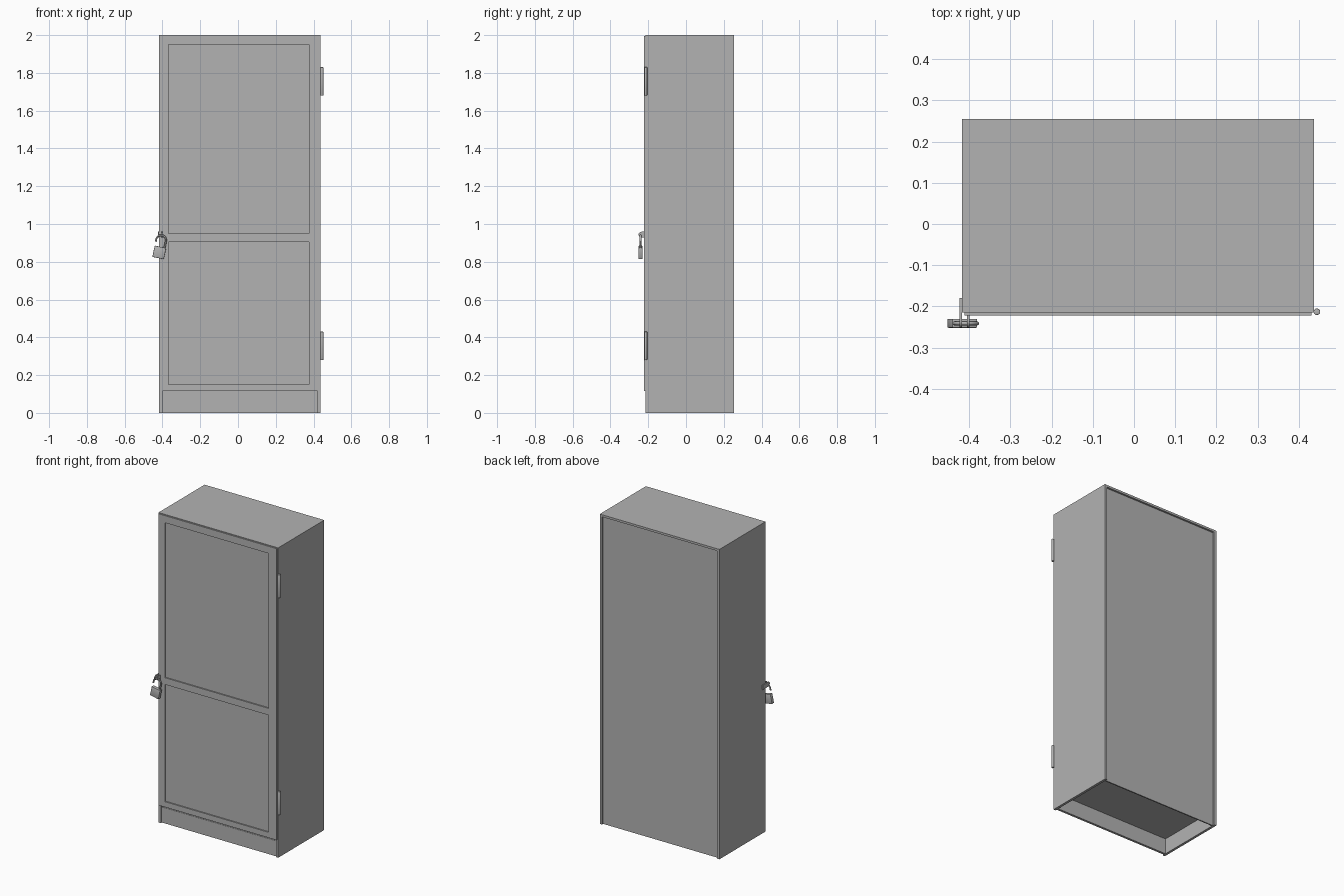
import bpy, bmesh, math
from mathutils import Vector, Matrix

if "Cube" in bpy.data.objects:
    bpy.data.objects.remove(bpy.data.objects["Cube"])


def material(name, v):
    m = bpy.data.materials.new(name)
    m.diffuse_color = (v, v, v, 1)
    m.use_nodes = True
    m.node_tree.nodes["Principled BSDF"].inputs["Base Color"].default_value = m.diffuse_color
    return m


GREY = material("cabinet grey", 0.45)


def finish(name, bm):
    bmesh.ops.recalc_face_normals(bm, faces=bm.faces)
    me = bpy.data.meshes.new(name)
    bm.to_mesh(me)
    bm.free()
    me.materials.append(GREY)
    ob = bpy.data.objects.new(name, me)
    bpy.context.collection.objects.link(ob)
    return ob


def box_bm(lo, hi):
    bm = bmesh.new()
    bmesh.ops.create_cube(bm, size=1)
    lo, hi = Vector(lo), Vector(hi)
    for v in bm.verts:
        v.co = (lo + hi) / 2 + v.co * (hi - lo)
    return bm


def box(name, lo, hi):
    return finish(name, box_bm(lo, hi))


def smooth(ob):
    bpy.ops.object.select_all(action='DESELECT')
    ob.select_set(True)
    bpy.context.view_layer.objects.active = ob
    bpy.ops.object.shade_smooth_by_angle()


L, R, F, B, T = -0.417, 0.437, -0.215, 0.255, 0.016

# Carcass panels
box("left_side", (L, F, 0), (L + T, B, 2))
box("right_side", (R - T, F, 0), (R, B, 2))
box("top_panel", (L + T, F, 1.986), (R - T, B, 2))
box("back_panel", (L + T, 0.235, 0), (R - T, 0.243, 1.986))
box("bottom_panel", (L + T, F + 0.012, 0.1), (R - T, 0.235, 0.115))
box("plinth", (L + T, -0.205, 0), (R - T, -0.19, 0.1))

# Door with two recessed panels
bm = box_bm((-0.411, -0.222, 0.115), (0.431, -0.204, 1.996))
for axis, cuts in ((0, (-0.367, 0.375)), (2, (0.15, 0.906, 0.95, 1.95))):
    for c in cuts:
        p, n = Vector(), Vector()
        p[axis], n[axis] = c, 1
        bmesh.ops.bisect_plane(bm, geom=bm.verts[:] + bm.edges[:] + bm.faces[:],
                               plane_co=p, plane_no=n, dist=1e-5)
bm.normal_update()
panels = []
for f in bm.faces:
    c = f.calc_center_median()
    if f.normal.y < -0.9 and abs(c.x) < 0.3 and (0.15 < c.z < 0.906 or 0.95 < c.z < 1.95):
        panels.append(f)
bmesh.ops.inset_individual(bm, faces=panels, thickness=0, depth=-0.008)
finish("door", bm)

# Hinge barrels
for name, z in (("lower_hinge", 0.355), ("upper_hinge", 1.755)):
    bm = bmesh.new()
    bmesh.ops.create_cone(bm, cap_ends=True, segments=20, radius1=0.008, radius2=0.008,
                          depth=0.15, matrix=Matrix.Translation((0.444, -0.213, z)))
    rims = [e for e in bm.edges if abs(e.verts[0].co.z - e.verts[1].co.z) < 1e-4]
    bmesh.ops.bevel(bm, geom=rims, offset=0.002, segments=2, affect='EDGES', profile=0.5)
    smooth(finish(name, bm))


# Hasp tabs with rounded fronts, one on the carcass and one on the door
def tab(name, x0, x1, y_back):
    r, yc, zc = 0.015, -0.236, 0.944
    pts = [(y_back, zc - r)]
    for i in range(13):
        a = -math.pi / 2 - math.pi * i / 12
        pts.append((yc + r * math.cos(a), zc + r * math.sin(a)))
    pts.append((y_back, zc + r))
    bm = bmesh.new()
    f = bm.faces.new([bm.verts.new((x0, y, z)) for y, z in pts])
    g = bmesh.ops.extrude_face_region(bm, geom=[f], use_keep_orig=True)
    bmesh.ops.translate(bm, vec=(x1 - x0, 0, 0),
                        verts=[v for v in g["geom"] if isinstance(v, bmesh.types.BMVert)])
    finish(name, bm)


tab("carcass_hasp", -0.423, -0.417, -0.18)
tab("door_hasp", -0.405, -0.399, -0.215)

# Padlock, hanging slightly tilted
place = Matrix.Translation((-0.417, -0.241, 0.849)) @ Matrix.Rotation(math.radians(12), 4, 'Y')
bm = box_bm((-0.031, -0.011, -0.03), (0.031, 0.011, 0.031))
bmesh.ops.bevel(bm, geom=bm.edges[:], offset=0.003, segments=2, affect='EDGES', profile=0.5)
bm.transform(place)
smooth(finish("padlock_body", bm))

# Open shackle: a tube swept along a hoop, long leg in the body, short leg free
cx, rad, tube, top = -0.004, 0.026, 0.005, 0.066
path = [(cx + rad, 0.02)]
path += [(cx + rad * math.cos(math.pi * i / 16), top + rad * math.sin(math.pi * i / 16))
         for i in range(17)]
path += [(cx - rad, 0.052)]
bm = bmesh.new()
rings = []
for i, (x, z) in enumerate(path):
    a = math.pi * min(max(i - 1, 0), 16) / 16
    ring = []
    for k in range(12):
        t = 2 * math.pi * k / 12
        d = tube * math.cos(t)
        ring.append(bm.verts.new((x + d * math.cos(a), tube * math.sin(t), z + d * math.sin(a))))
    rings.append(ring)
for p, q in zip(rings, rings[1:]):
    for k in range(12):
        bm.faces.new((p[k], p[(k + 1) % 12], q[(k + 1) % 12], q[k]))
bm.faces.new(rings[0])
bm.faces.new(rings[-1])
bm.transform(place)
smooth(finish("padlock_shackle", bm))
